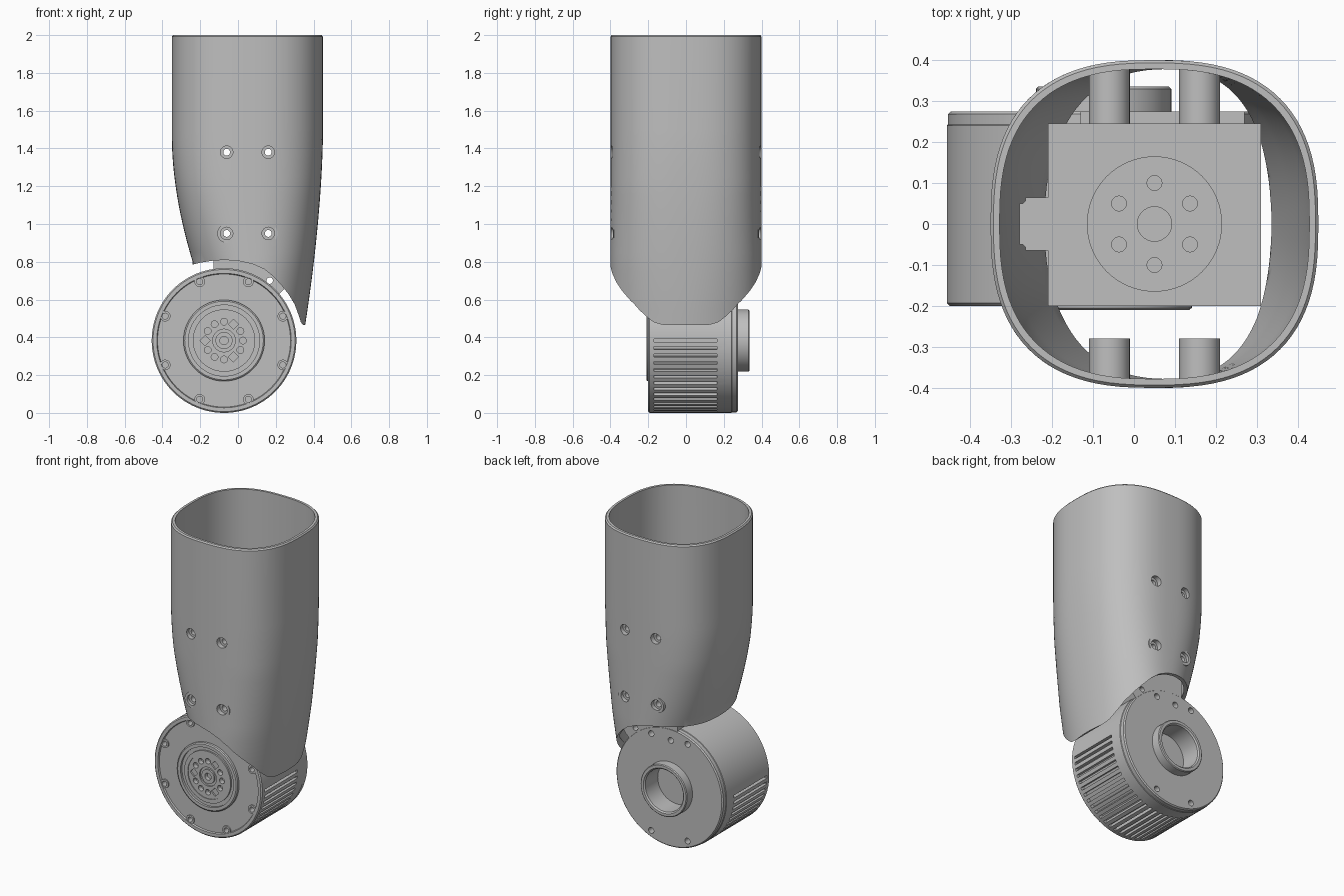
import bpy, bmesh, math
from mathutils import Matrix, Vector

if "Cube" in bpy.data.objects:
    bpy.data.objects.remove(bpy.data.objects["Cube"], do_unlink=True)

GREY = (0.52, 0.52, 0.52, 1)
mat = bpy.data.materials.new("plain grey")
mat.use_nodes = True
mat.diffuse_color = GREY
mat.node_tree.nodes["Principled BSDF"].inputs["Base Color"].default_value = GREY

MX, MZ, MR = -0.074, 0.383, 0.383     # motor axis and radius


def finish(name, bm):
    bmesh.ops.remove_doubles(bm, verts=bm.verts, dist=1e-5)
    bmesh.ops.recalc_face_normals(bm, faces=bm.faces)
    me = bpy.data.meshes.new(name)
    bm.to_mesh(me)
    bm.free()
    me.materials.append(mat)
    ob = bpy.data.objects.new(name, me)
    bpy.context.collection.objects.link(ob)
    return ob


def cyl(bm, x, z, r, y0, y1, seg=24):
    """Cylinder along y."""
    m = Matrix.Translation((x, (y0 + y1) / 2, z)) @ Matrix.Rotation(math.pi / 2, 4, 'X')
    bmesh.ops.create_cone(bm, cap_ends=True, segments=seg, radius1=r, radius2=r,
                          depth=abs(y1 - y0), matrix=m)


def box(bm, lo, hi):
    lo, hi = Vector(lo), Vector(hi)
    m = Matrix.Translation((lo + hi) / 2) @ Matrix.Diagonal((*(hi - lo), 1))
    bmesh.ops.create_cube(bm, size=1, matrix=m)


def prism(bm, pts, y0, y1):
    """Outline in x-z, extruded along y."""
    f = bm.faces.new([bm.verts.new((x, y0, z)) for x, z in pts])
    new = bmesh.ops.extrude_face_region(bm, geom=[f])["geom"]
    bmesh.ops.translate(bm, verts=[v for v in new if isinstance(v, bmesh.types.BMVert)],
                        vec=(0, y1 - y0, 0))


def lathe(name, prof):
    """Profile of (radius, y) turned around the motor axis."""
    bm = bmesh.new()
    vs = [bm.verts.new((MX + r, y, MZ)) for r, y in prof]
    es = [bm.edges.new(p) for p in zip(vs, vs[1:])]
    bmesh.ops.spin(bm, geom=vs + es, cent=(MX, 0, MZ), axis=(0, 1, 0),
                   angle=2 * math.pi, steps=96)
    return finish(name, bm)


def cut(targets, cutter):
    for ob in targets:
        mod = ob.modifiers.new("cut", 'BOOLEAN')
        mod.operation, mod.solver, mod.object = 'DIFFERENCE', 'EXACT', cutter
        bpy.context.view_layer.update()
        deps = bpy.context.evaluated_depsgraph_get()
        me = bpy.data.meshes.new_from_object(ob.evaluated_get(deps))
        ob.modifiers.clear()
        ob.data = me
    bpy.data.objects.remove(cutter, do_unlink=True)


def polar(r, deg):
    a = math.radians(deg)
    return MX + r * math.cos(a), MZ + r * math.sin(a)


# Shell: rounded tube tapering towards the bottom
def section(bm, z, inset, seg=96):
    left = min(-0.35 + 0.11 * max(0, (1.45 - z) / 0.65) ** 1.8, -0.24)
    right = 0.45 - 0.095 * max(0, (1.5 - z) / 1.04) ** 1.7
    n = 2.6 - 0.5 * min(1, max(0, (1.2 - z) / 0.7))
    c, w, d = (left + right) / 2, (right - left) / 2 - inset, 0.4 - inset
    ring = []
    for i in range(seg):
        a = 2 * math.pi * i / seg
        ca, sa = math.cos(a), math.sin(a)
        ring.append(bm.verts.new((c + w * math.copysign(abs(ca) ** (2 / n), ca),
                                  d * math.copysign(abs(sa) ** (2 / n), sa), z)))
    return ring


bm = bmesh.new()
levels = [1.5 - 0.05 * i for i in range(24)]
rings = [section(bm, 2, 0.007), section(bm, 1.992, 0)]
rings += [section(bm, z, 0) for z in levels]
rings += [section(bm, z, 0.022) for z in reversed(levels)]
rings += [section(bm, 2, 0.022)]
for a, b in zip(rings, rings[1:] + rings[:1]):
    for i in range(len(a)):
        j = (i + 1) % len(a)
        bm.faces.new((a[i], a[j], b[j], b[i]))
shell = finish("shell", bm)

# Curved lower edge of the shell
bm = bmesh.new()
prism(bm, [(-0.5, 0.785), (-0.24, 0.785), (-0.2, 0.795), (-0.14, 0.805), (-0.07, 0.81),
           (0.01, 0.803), (0.08, 0.787), (0.14, 0.76), (0.19, 0.72), (0.235, 0.67),
           (0.27, 0.625), (0.3, 0.575), (0.32, 0.52), (0.333, 0.48), (0.345, 0.465),
           (0.6, 0.465), (0.6, 0.1), (-0.5, 0.1)], -0.6, 0.6)
cut([shell], finish("edge_cutter", bm))

# Screw bosses inside the shell
SCREWS = [(x, z) for x in (-0.06, 0.16) for z in (0.95, 1.38)]
bm = bmesh.new()
for x, z in SCREWS:
    cyl(bm, x, z, 0.05, -0.385, -0.28, 32)
    cyl(bm, x, z, 0.05, 0.244, 0.385, 32)
bosses = finish("shell_screw_bosses", bm)

# Inner drive block with its cable tongue
bm = bmesh.new()
box(bm, (-0.21, -0.2, 1.02), (0.31, 0.245, 1.45))
block = finish("inner_block", bm)
bm = bmesh.new()
box(bm, (-0.28, -0.065, 1.38), (-0.1, 0.065, 1.451))
bmesh.ops.bevel(bm, geom=[e for e in bm.edges if abs(e.verts[0].co.z - e.verts[1].co.z) > 0.01],
                offset=0.015, segments=3, affect='EDGES')
tongue = finish("cable_tongue", bm)


def disc(bm, x, y, r, z0, z1, seg=32):
    bmesh.ops.create_cone(bm, cap_ends=True, segments=seg, radius1=r, radius2=r,
                          depth=z1 - z0, matrix=Matrix.Translation((x, y, (z0 + z1) / 2)))


bm = bmesh.new()
disc(bm, 0.05, 0, 0.165, 1.44, 1.455, 64)
flange_top = finish("block_flange", bm)
bm = bmesh.new()
disc(bm, 0.05, 0, 0.042, 1.45, 1.6)
for k in range(6):
    a = math.radians(30 + 60 * k)
    disc(bm, 0.05 + 0.1 * math.cos(a), 0.1 * math.sin(a), 0.018, 1.4, 1.6)
cut([flange_top, block], finish("flange_cutter", bm))

# Neck joining the motor to the block
bm = bmesh.new()
prism(bm, [(-0.13, 0.6), (-0.13, 1.03), (0.27, 1.03), (0.27, 0.7), (0.24, 0.65), (0.17, 0.58)],
      -0.15, 0.274)
neck = finish("motor_neck", bm)

# Shell screw holes, then their countersinks
bm = bmesh.new()
for x, z in SCREWS:
    cyl(bm, x, z, 0.018, -0.6, 0.6)
cut([shell, bosses, block, neck], finish("hole_cutter", bm))
bm = bmesh.new()
for x, z in SCREWS:
    for s in (-1, 1):
        cyl(bm, x, z, 0.033, s * 0.365, s * 0.6)
cut([shell, bosses], finish("countersink_cutter", bm))

# Motor housing with rear collar
motor = lathe("motor_housing", [
    (0, -0.16), (0.2, -0.16), (0.2, -0.19), (0.352, -0.19), (0.356, -0.2), (0.376, -0.2),
    (MR, -0.193), (MR, 0.24), (0.38, 0.243), (0.38, 0.268), (0.373, 0.275), (0.165, 0.275),
    (0.165, 0.33), (0.16, 0.335), (0.143, 0.335), (0.135, 0.327), (0.135, 0.2), (0, 0.2)])
bm = bmesh.new()
for k in range(31):
    a = math.radians(-6 * k)
    x, z = polar(MR, -6 * k)
    m = (Matrix.Translation((x, -0.003, z)) @ Matrix.Rotation(-a, 4, 'Y')
         @ Matrix.Diagonal((0.05, 0.335, 0.017, 1)))
    bmesh.ops.create_cube(bm, size=1, matrix=m)
cut([motor], finish("vent_cutter", bm))

# Lugs around the front rim, and all small motor holes
bm = bmesh.new()
for k in range(8):
    cyl(bm, *polar(0.337, 22.5 + 45 * k), 0.028, -0.198, -0.18)
lugs = finish("front_screw_lugs", bm)
bm = bmesh.new()
for k in range(8):
    cyl(bm, *polar(0.337, 22.5 + 45 * k), 0.016, -0.3, -0.155, 16)
for x, z in [(-0.129, 0.311), (-0.01, 0.305), (0.129, 0.311), (-0.129, -0.311), (0.129, -0.311)]:
    cyl(bm, MX + x, MZ + z, 0.019, 0.23, 0.4, 16)
cyl(bm, 0.168, 0.7, 0.017, -0.4, 0.4, 16)
cut([motor, lugs, neck], finish("motor_hole_cutter", bm))

# Front output flange with its bolt circle
flange = lathe("output_flange", [
    (0, -0.175), (0.022, -0.175), (0.022, -0.2), (0.045, -0.2), (0.045, -0.19), (0.06, -0.19),
    (0.06, -0.2), (0.14, -0.2), (0.14, -0.205), (0.165, -0.205), (0.165, -0.195),
    (0.188, -0.195), (0.188, -0.21), (0.208, -0.21), (0.215, -0.205), (0.215, -0.185),
    (0.198, -0.185), (0.198, -0.155), (0, -0.155)])
bm = bmesh.new()
for k in range(12):
    square = k in (2, 6, 10)
    cyl(bm, *polar(0.1, 30 * k), 0.027 if square else 0.018, -0.3,
        -0.19 if square else -0.17, 4 if square else 16)
cut([flange], finish("bolt_cutter", bm))

# Smooth shading with crisp edges
parts = [shell, bosses, block, tongue, flange_top, neck, motor, lugs, flange]
bpy.ops.object.select_all(action='DESELECT')
for ob in parts:
    ob.select_set(True)
bpy.context.view_layer.objects.active = shell
bpy.ops.object.shade_smooth_by_angle(angle=math.radians(30))
